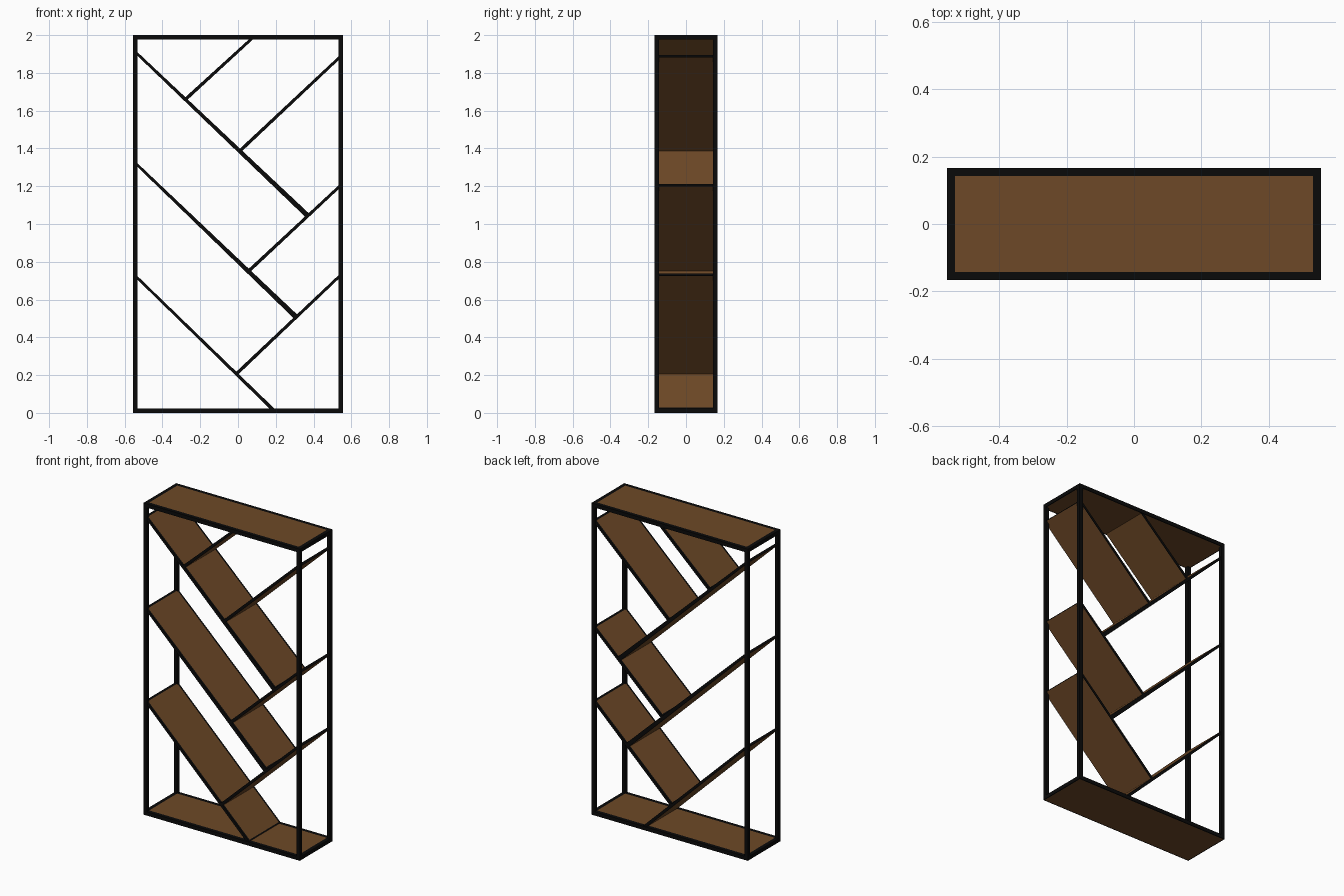
import bpy, bmesh
from mathutils import Vector

if "Cube" in bpy.data.objects:
    bpy.data.objects.remove(bpy.data.objects["Cube"])

W, D, H, T = 0.555, 0.166, 2.0, 0.024   # half width, half depth, height, bar size


def material(name, rgb):
    m = bpy.data.materials.new(name)
    m.diffuse_color = (*rgb, 1)
    m.use_nodes = True
    m.node_tree.nodes["Principled BSDF"].inputs["Base Color"].default_value = m.diffuse_color
    return m


METAL = material("black metal", (0.003, 0.003, 0.003))
WOOD = material("brown wood", (0.155, 0.066, 0.020))


def finish(bm, name):
    bmesh.ops.recalc_face_normals(bm, faces=bm.faces)
    me = bpy.data.meshes.new(name)
    bm.to_mesh(me)
    bm.free()
    me.materials.append(METAL)
    me.materials.append(WOOD)
    bpy.context.collection.objects.link(bpy.data.objects.new(name, me))


def board(name, a, b, t0, t1, depth, rim, under_rim):
    """Slab between two (x, z) points, black rim around wooden top and underside."""
    a, b = Vector((a[0], 0, a[1])), Vector((b[0], 0, b[1]))
    n = (b - a).normalized().cross(Vector((0, 1, 0)))
    if n.z < 0:
        n.negate()
    y = Vector((0, depth, 0))
    bm = bmesh.new()
    profile = [a + n * t0 / 2, b + n * t1 / 2, b - n * t1 / 2, a - n * t0 / 2]
    front = [bm.verts.new(p - y) for p in profile]
    back = [bm.verts.new(p + y) for p in profile]
    bm.faces.new(front)
    bm.faces.new(back[::-1])
    sides = [bm.faces.new((front[i], back[i], back[(i + 1) % 4], front[(i + 1) % 4]))
             for i in range(4)]
    bmesh.ops.recalc_face_normals(bm, faces=bm.faces)
    for face, width in ((sides[0], rim), (sides[2], under_rim)):
        bmesh.ops.inset_region(bm, faces=[face], thickness=width, use_even_offset=True)
        face.material_index = 1
    finish(bm, name)


def post(name, x, y):
    bm = bmesh.new()
    bmesh.ops.create_cube(bm, size=1)
    bmesh.ops.scale(bm, vec=(T, T, H - 2 * T), verts=bm.verts)
    bmesh.ops.translate(bm, vec=(x, y, H / 2), verts=bm.verts)
    finish(bm, name)


# Outer frame: four posts, top and bottom boards
for sx, side in ((-1, "left"), (1, "right")):
    for sy, end in ((-1, "front"), (1, "back")):
        post(f"{end}_{side}_post", sx * (W - T / 2), sy * (D - T / 2))
board("top_board", (-W, H - T / 2), (W, H - T / 2), T, T, D, T, 0.006)
board("bottom_board", (-W, T / 2), (W, T / 2), T, T, D, T, 0.006)

# Slanted shelves: ends as (x, z), thickness at each end
shelves = {
    "upper_falling_shelf": ((-0.548, 1.915), (0.368, 1.045), 0.014, 0.027),
    "middle_falling_shelf": ((-0.548, 1.327), (0.304, 0.511), 0.014, 0.027),
    "lower_falling_shelf": ((-0.548, 0.730), (0.188, 0.015), 0.014, 0.018),
    "top_rising_shelf": ((-0.278, 1.660), (0.077, 1.985), 0.018, 0.015),
    "upper_rising_shelf": ((0.008, 1.385), (0.546, 1.890), 0.018, 0.015),
    "middle_rising_shelf": ((0.061, 0.755), (0.546, 1.207), 0.018, 0.015),
    "lower_rising_shelf": ((-0.008, 0.207), (0.546, 0.732), 0.018, 0.015),
}
for name, (a, b, t0, t1) in shelves.items():
    board(name, a, b, t0, t1, 0.160, 0.012, 0.003)
